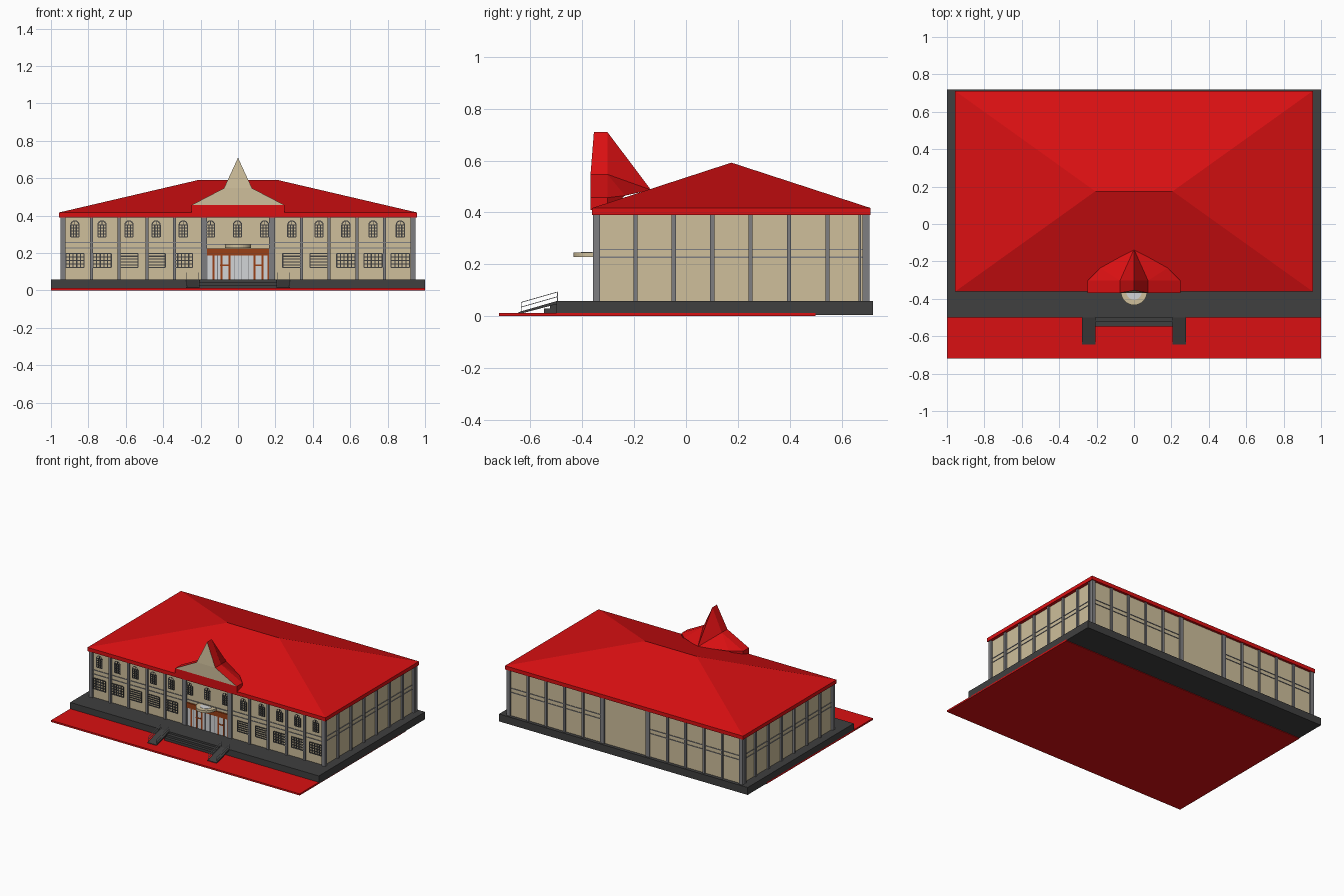
import bpy, bmesh, math
from mathutils import Vector

cube = bpy.data.objects.get("Cube")
if cube:
    bpy.data.objects.remove(cube, do_unlink=True)


def material(name, rgb):
    m = bpy.data.materials.new(name)
    m.use_nodes = True
    col = (*rgb, 1)
    m.diffuse_color = col
    bsdf = next(n for n in m.node_tree.nodes if n.type == "BSDF_PRINCIPLED")
    bsdf.inputs["Base Color"].default_value = col
    bsdf.inputs["Roughness"].default_value = 0.8
    return m


red = material("roof red", (0.70, 0.005, 0.006))
beige = material("wall beige", (0.62, 0.52, 0.33))
dark = material("plinth charcoal", (0.05, 0.05, 0.05))
grey = material("column grey", (0.21, 0.21, 0.22))
brown = material("timber brown", (0.32, 0.05, 0.008))
pale = material("door pale grey", (0.65, 0.66, 0.68))


def finish(name, bm, *mats):
    bmesh.ops.recalc_face_normals(bm, faces=bm.faces)
    me = bpy.data.meshes.new(name)
    bm.to_mesh(me)
    bm.free()
    for m in mats:
        me.materials.append(m)
    ob = bpy.data.objects.new(name, me)
    bpy.context.collection.objects.link(ob)
    return ob


def add_box(bm, x0, x1, y0, y1, z0, z1):
    vs = bmesh.ops.create_cube(bm, size=1)["verts"]
    for v in vs:
        v.co = Vector((x1 if v.co.x > 0 else x0,
                       y1 if v.co.y > 0 else y0,
                       z1 if v.co.z > 0 else z0))


def boxes(name, mat, items):
    bm = bmesh.new()
    for b in items:
        add_box(bm, *b)
    return finish(name, bm, mat)


def prism(name, mat, pts, axis, lo, hi):
    """Extrude a 2D outline along x (outline in y,z) or z (outline in x,y)."""
    bm = bmesh.new()
    place = (lambda p, t: (t, p[0], p[1])) if axis == "x" else (lambda p, t: (p[0], p[1], t))
    a = [bm.verts.new(place(p, lo)) for p in pts]
    b = [bm.verts.new(place(p, hi)) for p in pts]
    bm.faces.new(a)
    bm.faces.new(b)
    for i in range(len(a)):
        j = (i + 1) % len(a)
        bm.faces.new((a[i], a[j], b[j], b[i]))
    return finish(name, bm, mat)


# Main masses
WX, WF, WB = 0.935, -0.345, 0.695
TOP, EAVE = 0.058, 0.39
boxes("forecourt", red, [(-1, 1, -0.72, 0.5, 0, 0.012)])
boxes("plinth", dark, [(-1, 1, -0.5, 0.72, 0.004, TOP)])
boxes("walls", beige, [(-WX, WX, WF, WB, TOP, EAVE)])

# Hipped roof with fascia
bm = bmesh.new()
rings = [[bm.verts.new((x, y, z)) for x, y in
          ((-0.957, -0.362), (0.957, -0.362), (0.957, 0.712), (-0.957, 0.712))]
         for z in (EAVE, 0.417)]
low, up = rings
ridge = [bm.verts.new((x, 0.175, 0.592)) for x in (-0.207, 0.207)]
bm.faces.new(low)
for i in range(4):
    j = (i + 1) % 4
    bm.faces.new((low[i], low[j], up[j], up[i]))
bm.faces.new((up[0], up[1], ridge[1], ridge[0]))
bm.faces.new((up[2], up[3], ridge[0], ridge[1]))
bm.faces.new((up[1], up[2], ridge[1]))
bm.faces.new((up[3], up[0], ridge[0]))
finish("hipped_roof", bm, red)

# Pointed gable: extruded outline tapering back into the roof
outline = [(-0.248, 0.41), (-0.248, 0.457), (-0.075, 0.547), (0, 0.71),
           (0.075, 0.547), (0.248, 0.457), (0.248, 0.41)]
bm = bmesh.new()
front = [bm.verts.new((x, -0.355 if z > 0.6 else -0.368, z)) for x, z in outline]
back = [bm.verts.new((x, -0.303, z)) for x, z in outline]
tip = bm.verts.new((0, -0.135, 0.487))
shoulder = {s: bm.verts.new((s * 0.18, -0.235, 0.465)) for s in (-1, 1)}
for i in range(6):
    bm.faces.new((front[i], front[i + 1], back[i + 1], back[i]))
for i in (2, 3):
    bm.faces.new((back[i], back[i + 1], tip))
for s, lo, sh, mid in ((-1, 0, 1, 2), (1, 6, 5, 4)):
    bm.faces.new((back[mid], back[sh], shoulder[s]))
    bm.faces.new((back[mid], shoulder[s], tip))
    bm.faces.new((back[sh], back[lo], shoulder[s]))
bm.faces.new((front[0], front[1], front[5], front[6]))
panels = [bm.faces.new((front[1], front[2], front[4], front[5])),
          bm.faces.new((front[2], front[3], front[4]))]
for f in panels:
    f.material_index = 1
finish("gable", bm, red, beige)

# Columns on all four sides
bays = [0.34, 0.487, 0.635, 0.782]
col = []
for s in (-1, 1):
    for y0, y1 in ((-0.357, WF + 0.01), (WB - 0.01, 0.706)):
        for x in bays:
            col.append((s * x - 0.008, s * x + 0.008, y0, y1, TOP, EAVE))
        col.append((s * 0.183 - 0.016, s * 0.183 + 0.016, y0, y1, TOP, EAVE))
    for i in range(6):
        y = -0.195 + i * 0.148
        xs = sorted((s * 0.92, s * 0.948))
        col.append((*xs, y - 0.008, y + 0.008, TOP, EAVE))
    # Corner piers
    xs = sorted((s * 0.922, s * 0.95))
    col += [(*xs, -0.358, -0.332, TOP, EAVE), (*xs, 0.68, 0.707, TOP, EAVE),
            (*xs, 0.664, 0.674, TOP, EAVE)]
boxes("columns", grey, col)

# Twin string courses, leaving the centre bays plain
strips = []
for z in (0.225, 0.255):
    for s in (-1, 1):
        xs = sorted((s * 0.19, s * 0.93))
        strips.append((*xs, WF - 0.004, WF + 0.01, z, z + 0.005))
        strips.append((*xs, WB - 0.01, WB + 0.004, z, z + 0.005))
        xs = sorted((s * 0.92, s * 0.939))
        strips.append((*xs, WF, WB, z, z + 0.005))
boxes("string_courses", grey, strips)

# Lower windows: square grilles and louvres
Y0, Y1 = WF - 0.005, WF + 0.005
bars = []
for i, x in enumerate([-0.872, -0.727, -0.583, -0.438, -0.293,
                       0.288, 0.433, 0.577, 0.722, 0.868]):
    w, z0, z1 = 0.049, 0.122, 0.198
    louvre = i in (2, 3, 5, 6)
    rows = 6 if louvre else 5
    for k in range(rows):
        z = z0 + (z1 - z0) * k / (rows - 1)
        bars.append((x - w, x + w, Y0, Y1, z - 0.003, z + 0.003))
    cols = 2 if louvre else 6
    for k in range(cols):
        c = x - w + 2 * w * k / (cols - 1)
        bars.append((c - 0.003, c + 0.003, Y0, Y1, z0, z1))
boxes("lower_windows", dark, bars)

# Upper arched windows with fan heads
bm = bmesh.new()
for x in [-0.872, -0.727, -0.583, -0.438, -0.293, -0.147, -0.003,
          0.142, 0.288, 0.433, 0.577, 0.722, 0.868]:
    w, z0, z1 = 0.022, 0.285, 0.35
    for k in range(4):
        c = x - w + 2 * w * k / 3
        add_box(bm, c - 0.003, c + 0.003, Y0, Y1, z0, z1)
    for k in range(5):
        z = z0 + (z1 - z0) * k / 4
        add_box(bm, x - w, x + w, Y0, Y1, z - 0.0025, z + 0.0025)
    n = 8
    arc = [[bm.verts.new((x + r * math.cos(math.pi * k / n), Y0,
                          z1 + r * math.sin(math.pi * k / n)))
            for k in range(n + 1)] for r in (0.019, 0.025)]
    for k in range(n):
        bm.faces.new((arc[0][k], arc[0][k + 1], arc[1][k + 1], arc[1][k]))
    add_box(bm, x - 0.0015, x + 0.0015, Y0, Y1, z1, z1 + 0.02)
finish("arched_windows", bm, dark)

# Entrance doors, timber frame and lintel
boxes("entrance_doors", pale, [(-0.168, 0.168, WF - 0.004, WF + 0.01, TOP, 0.19)])
boxes("entrance_lintel", brown, [(-0.168, 0.168, WF - 0.01, WF + 0.01, 0.188, 0.225)])
posts = [(x - 0.005, x + 0.005, WF - 0.007, WF + 0.01, TOP, 0.19)
         for x in (-0.13, -0.088, -0.045, 0.088, 0.13, 0.162)]
posts += [(x - 0.025, x + 0.025, WF - 0.007, WF + 0.01, 0.13, 0.138) for x in (-0.07, 0.11)]
boxes("door_frames", brown, posts)
boxes("door_mullions", grey, [(x - 0.002, x + 0.002, WF - 0.006, WF + 0.01, TOP, 0.19)
                              for x in (-0.165, -0.11, -0.02, 0.02, 0.055)])

# Half-round canopy
half = [(0.07 * math.cos(a), -0.362 - 0.072 * math.sin(a))
        for a in (math.pi * k / 16 for k in range(17))]
prism("entrance_canopy", beige, [(0.07, WF)] + half + [(-0.07, WF)], "z", 0.228, 0.245)
prism("canopy_top", pale, [(x * 0.6, -0.36 + (y + 0.36) * 0.6) for x, y in half],
      "z", 0.245, 0.247)
boxes("canopy_ledge", grey, [(-0.168, 0.168, WF - 0.005, WF, 0.243, 0.248)])

# Steps, side ramps and handrails
boxes("steps", dark, [(-0.21, 0.21, -0.525, -0.5, 0.012, 0.045),
                      (-0.21, 0.21, -0.547, -0.5, 0.012, 0.03)])
slope = [(-0.5, TOP), (-0.5, 0.046), (-0.645, 0.008), (-0.645, 0.016)]
for side, s in (("left", 1), ("right", -1)):
    prism(side + "_ramp", dark, slope, "x", *sorted((s * 0.207, s * 0.277)))
    bm = bmesh.new()
    for x in (s * 0.21, s * 0.274):
        for y, z in ((-0.635, 0.016), (-0.495, 0.056)):
            add_box(bm, x - 0.0015, x + 0.0015, y - 0.0015, y + 0.0015, z, z + 0.038)
        for h in (0.018, 0.036):
            before = set(bm.verts)
            add_box(bm, x - 0.0015, x + 0.0015, -0.635, -0.495, 0.0, 0.003)
            for v in set(bm.verts) - before:
                v.co.z += h + 0.016 + (v.co.y + 0.635) * 0.286
    finish(side + "_handrails", bm, pale)
